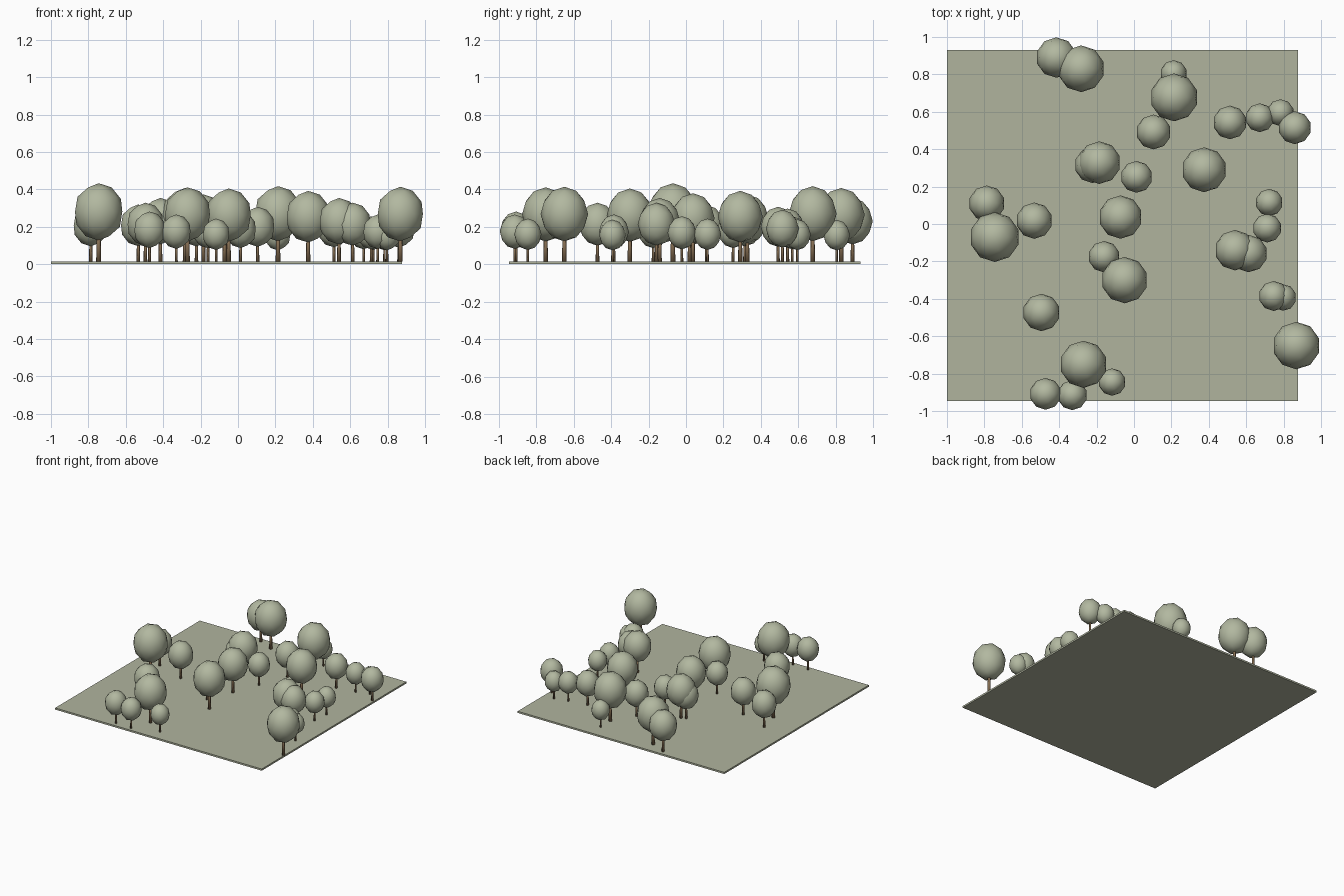
import bpy, math


def material(name, rgb):
    # sRGB 0-255 to linear
    lin = [((c / 255 + 0.055) / 1.055) ** 2.4 for c in rgb]
    m = bpy.data.materials.new(name)
    m.diffuse_color = (*lin, 1)
    return m


LEAF = material("leaf green", (178, 184, 160))
GRASS = material("grass green", (176, 180, 158))
BARK = material("bark brown", (136, 112, 84))
GROUND_TOP = 0.014


def finish(name, mat, smooth=False):
    ob = bpy.context.object
    ob.name = name
    ob.data.materials.append(mat)
    if smooth:
        bpy.ops.object.shade_smooth()
    return ob


def tree(i, x, y, r):
    # Every tree is one shape scaled by its crown radius
    bpy.ops.mesh.primitive_cone_add(
        vertices=8, radius1=0.1 * r, radius2=0.075 * r, depth=1.3 * r,
        location=(x, y, GROUND_TOP + 0.65 * r))
    finish(f"trunk_{i}", BARK, True)
    bpy.ops.mesh.primitive_ico_sphere_add(
        subdivisions=2, radius=1, location=(x, y, GROUND_TOP + 2.0 * r))
    crown = finish(f"crown_{i}", LEAF, True)
    crown.scale = (r, r, 1.15 * r)


# Ground slab
bpy.ops.mesh.primitive_cube_add(size=1, location=(-0.061, -0.007, GROUND_TOP / 2))
slab = finish("ground_slab", GRASS)
slab.scale = (1.877, 1.877, GROUND_TOP)

# Tree positions and crown radii
TREES = [
    (-.415, .89, .108), (-.283, .83, .125), (.212, .805, .071), (.214, .677, .128),
    (.105, .492, .093), (.513, .543, .09), (.672, .568, .077), (.783, .595, .072),
    (.86, .515, .088), (-.185, .328, .114), (-.222, .315, .096), (.014, .252, .085),
    (.375, .29, .12), (-.787, .11, .096), (-.745, -.07, .133), (-.533, .018, .097),
    (-.072, .037, .116), (.723, .115, .073), (.712, -.022, .077), (.54, -.14, .108),
    (.613, -.158, .1), (-.16, -.175, .084), (-.05, -.3, .124), (-.495, -.473, .1),
    (.747, -.385, .08), (.797, -.393, .071), (.868, -.65, .127), (-.27, -.75, .126),
    (-.473, -.908, .085), (-.33, -.915, .08), (-.117, -.845, .073),
]
for i, t in enumerate(TREES):
    tree(i + 1, *t)
